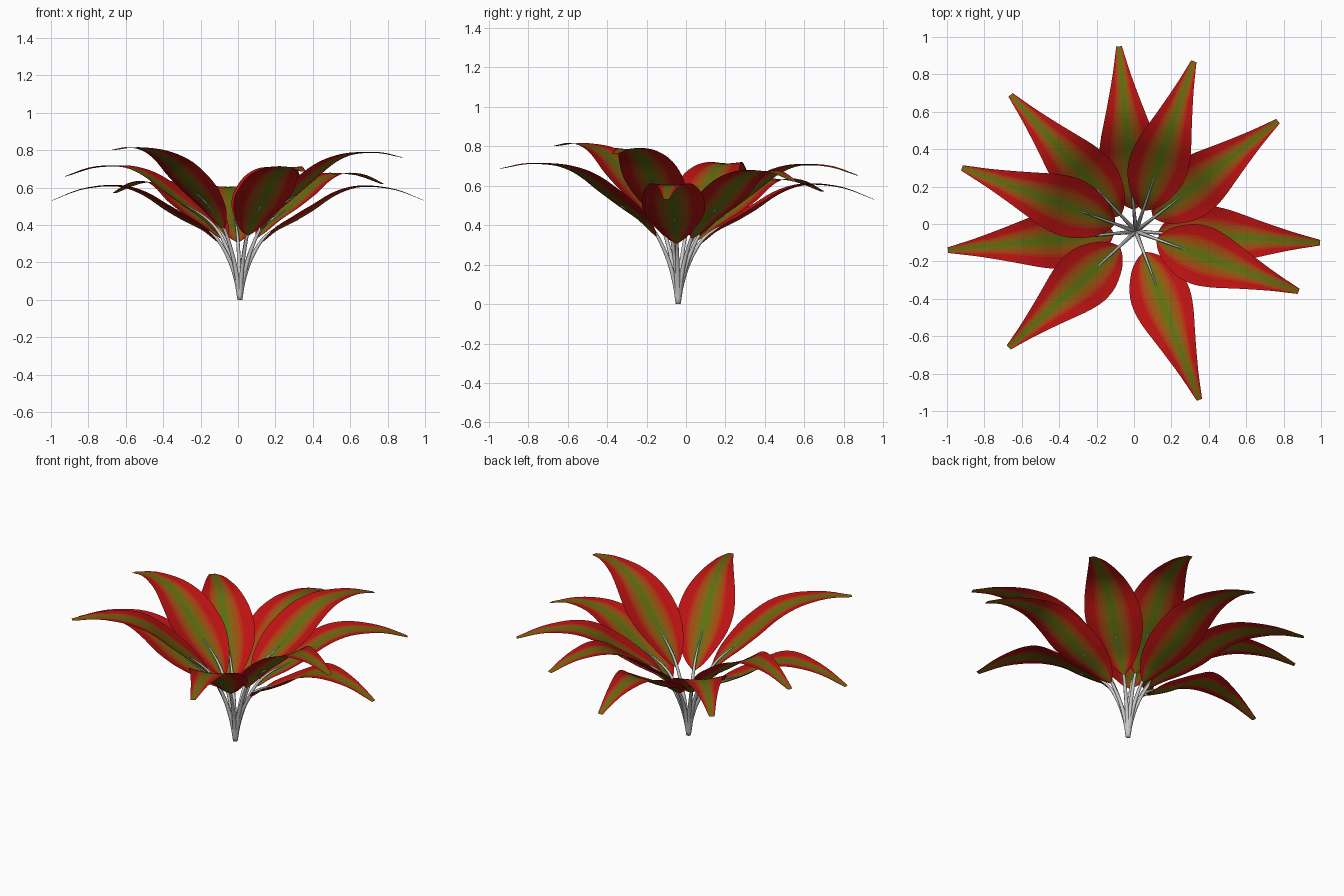
import bpy, bmesh, math
from mathutils import Vector

if "Cube" in bpy.data.objects:
    bpy.data.objects.remove(bpy.data.objects["Cube"])

ROOT = Vector((0.01, -0.04, 0.0))

# leaves: tip x, tip y, tip height, height of the arch
LEAVES = [(-0.08, 0.95, 0.53, 0.605), (0.32, 0.87, 0.65, 0.70), (0.77, 0.55, 0.62, 0.67),
          (0.995, -0.10, 0.53, 0.605), (0.88, -0.36, 0.76, 0.772), (0.35, -0.94, 0.685, 0.696),
          (-0.67, -0.66, 0.80, 0.787), (-0.995, -0.14, 0.53, 0.608), (-0.92, 0.30, 0.66, 0.71),
          (-0.66, 0.69, 0.57, 0.628)]

# midrib profile: reach, height of a low leaf, extra height of a tall leaf, half width
PROFILE = [(0.12, 0.308, 0.07, 0.008), (0.145, 0.328, 0.08, 0.05),
           (0.20, 0.371, 0.10, 0.10), (0.30, 0.422, 0.13, 0.147),
           (0.40, 0.481, 0.15, 0.160), (0.50, 0.55, 0.16, 0.145),
           (0.60, 0.594, 0.17, 0.117), (0.70, 0.607, 0.177, 0.088),
           (0.85, 0.589, 0.18, 0.048), (1.0, 0.535, 0.18, 0.015)]

# stalk: reach, low height, extra height
STALK = [(0.0, 0.0, 0.0), (0.018, 0.1, 0.01), (0.055, 0.21, 0.035),
         (0.12, 0.322, 0.07), (0.20, 0.385, 0.10), (0.31, 0.43, 0.132)]


def smooth_rows(pts, steps):
    """Catmull-Rom through the rows of a table."""
    p = [Vector(q) for q in pts]
    p = [2 * p[0] - p[1]] + p + [2 * p[-1] - p[-2]]
    out = []
    for i in range(1, len(p) - 2):
        a, b, c, d = p[i - 1:i + 3]
        for k in range(steps):
            t = k / steps
            out.append(0.5 * (2 * b + (c - a) * t + (2 * a - 5 * b + 4 * c - d) * t * t
                              + (3 * b - a - 3 * c + d) * t ** 3))
    return out + [p[-2]]


# green midrib fading to red margin
GREEN, RED, LEVELS = (0.10, 0.165, 0.005), (0.50, 0.006, 0.006), 10
mats = []
for i in range(LEVELS):
    t = i / (LEVELS - 1)
    m = bpy.data.materials.new(f"leaf_tone_{i}")
    m.diffuse_color = [g + (r - g) * t for g, r in zip(GREEN, RED)] + [1.0]
    m.use_nodes = True
    m.node_tree.nodes["Principled BSDF"].inputs["Base Color"].default_value = m.diffuse_color
    mats.append(m)


def finish(name, bm):
    me = bpy.data.meshes.new(name)
    bm.normal_update()
    bm.to_mesh(me)
    bm.free()
    for f in me.polygons:
        f.use_smooth = True
    ob = bpy.data.objects.new(name, me)
    bpy.context.collection.objects.link(ob)
    return ob


def make_leaf(name, out, side, reach, tip, tall):
    bm = bmesh.new()
    half = 10
    rows, widths = [], []
    droop = tip - (0.535 + 0.18 * tall)
    for x, z, dz, w in smooth_rows(PROFILE, 3):
        r = 0.12 + (x - 0.12) * (reach - 0.12) / 0.88
        lift = droop * max(0.0, (x - 0.6) / 0.4) ** 1.5
        cup = 0.2 - 0.12 * min(1.0, max(0.0, (x - 0.35) / 0.3))
        row = []
        for j in range(-half, half + 1):
            u = j / half
            p = ROOT + out * r + side * (w * u)
            p.z = z + dz * tall + lift + cup * w * u * u
            row.append(bm.verts.new(p))
        rows.append(row)
        widths.append(w)
    for i in range(len(rows) - 1):
        for j in range(2 * half):
            f = bm.faces.new((rows[i][j], rows[i + 1][j], rows[i + 1][j + 1], rows[i][j + 1]))
            # the red margin fades out towards the tip
            u = abs(j + 0.5 - half) / half
            red = u * min(1.0, 0.5 + widths[i] / 0.16) if i > 8 else u
            f.material_index = min(LEVELS - 1, int(red * LEVELS * 1.5))
    ob = finish(name, bm)
    for m in mats:
        ob.data.materials.append(m)


def make_stalk(name, out, side, tall):
    bm = bmesh.new()
    n = 8
    path = [ROOT + out * r + Vector((0, 0, z + dz * tall))
            for r, z, dz in smooth_rows(STALK, 4)]
    rings = []
    for i, p in enumerate(path):
        t = (path[min(i + 1, len(path) - 1)] - path[max(i - 1, 0)]).normalized()
        if i == 0:
            t = Vector((0, 0, 1))
        nrm = t.cross(side)
        rad = 0.013 - 0.010 * (i / (len(path) - 1)) ** 1.5
        rings.append([bm.verts.new(p + rad * (side * math.cos(a) + nrm * math.sin(a)))
                      for a in (2 * math.pi * k / n for k in range(n))])
    for a, b in zip(rings, rings[1:]):
        for k in range(n):
            bm.faces.new((a[k], a[(k + 1) % n], b[(k + 1) % n], b[k]))
    bm.faces.new(rings[0][::-1])
    bm.faces.new(rings[-1])
    bmesh.ops.recalc_face_normals(bm, faces=bm.faces)
    finish(name, bm)


# one stalk and one leaf per entry
for i, (x, y, tip, arch) in enumerate(LEAVES, 1):
    flat = Vector((x, y, 0)) - ROOT
    out = flat.normalized()
    side = Vector((-out.y, out.x, 0))
    tall = (arch - 0.607) / 0.177
    make_leaf(f"leaf_{i}", out, side, flat.length, tip, tall)
    make_stalk(f"stalk_{i}", out, side, tall)
